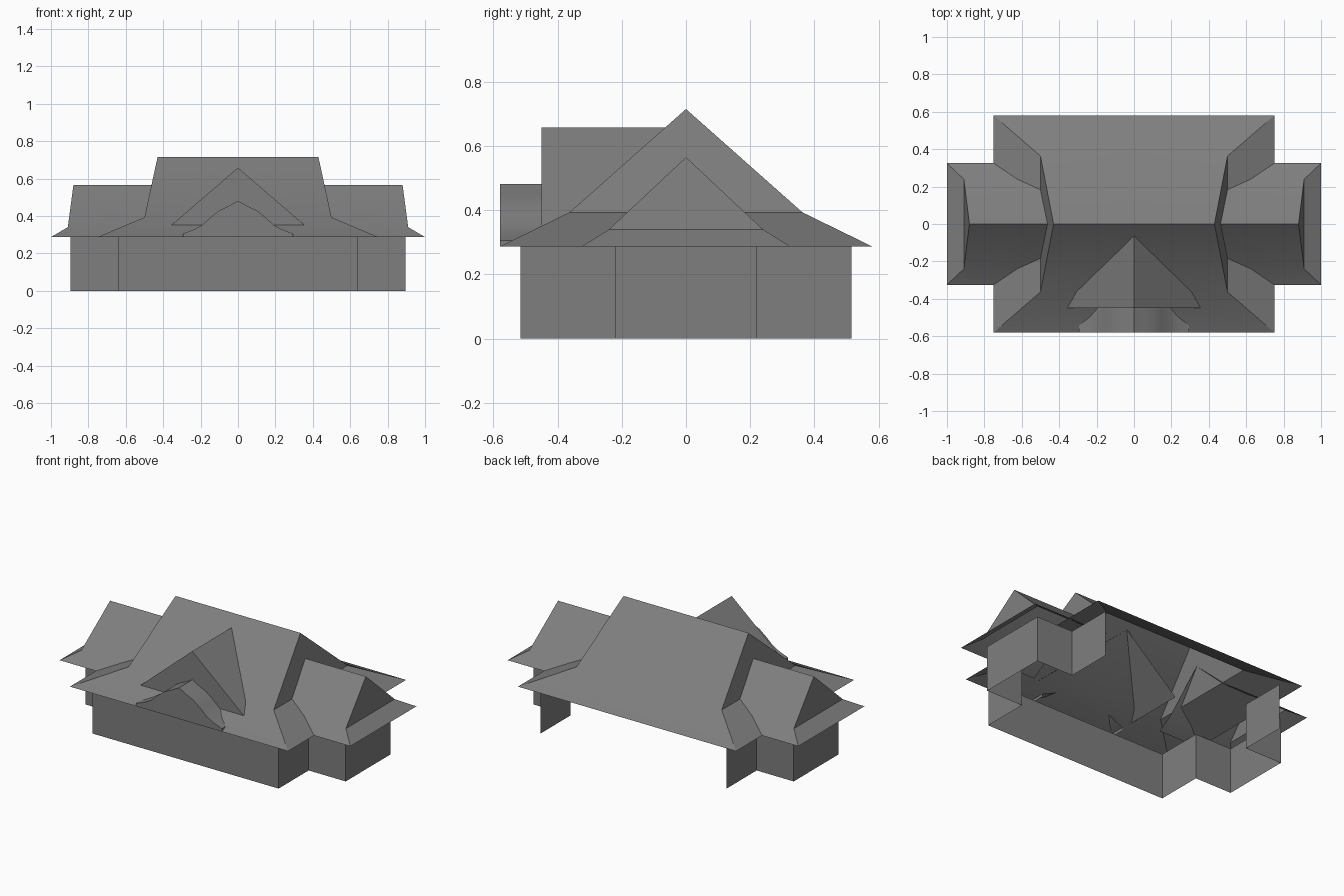
import bpy, bmesh, math

if "Cube" in bpy.data.objects:
    bpy.data.objects.remove(bpy.data.objects["Cube"])

grey = bpy.data.materials.new("grey")
grey.diffuse_color = (0.21, 0.21, 0.21, 1)
grey.use_nodes = True
grey.node_tree.nodes["Principled BSDF"].inputs["Base Color"].default_value = grey.diffuse_color


def build(name, polys, mirror=""):
    """Join polygons into one object, mirrored over the named axes, facing outward."""
    for axis in mirror:
        i = "xy".index(axis)
        polys = polys + [[tuple(-c if k == i else c for k, c in enumerate(p)) for p in poly]
                         for poly in polys]
    bm = bmesh.new()
    for poly in polys:
        f = bm.faces.new([bm.verts.new(p) for p in poly])
        f.normal_update()
        if f.normal.dot(f.calc_center_median()) < 0:
            f.normal_flip()
    bmesh.ops.remove_doubles(bm, verts=bm.verts, dist=0.0005)
    me = bpy.data.meshes.new(name)
    bm.to_mesh(me)
    bm.free()
    me.materials.append(grey)
    ob = bpy.data.objects.new(name, me)
    bpy.context.collection.objects.link(ob)
    bpy.ops.object.select_all(action="DESELECT")
    ob.select_set(True)
    bpy.context.view_layer.objects.active = ob
    bpy.ops.object.shade_smooth_by_angle(angle=math.radians(30))
    return ob


EAVE = 0.287

# Walls: cross-shaped plan, open along the back
plan = [(0, -0.515), (0.64, -0.515), (0.64, -0.22), (0.895, -0.22),
        (0.895, 0.22), (0.64, 0.22), (0.64, 0.515)]
build("walls", [[(*a, 0), (*b, 0), (*b, EAVE), (*a, EAVE)]
                for a, b in zip(plan, plan[1:])], "x")

# Main roof: steep upper slopes, steep gable ends, flatter skirt all round
ridge, knee, corner = (0.43, 0, 0.715), (0.5, 0.363, 0.393), (0.75, 0.58, EAVE)
knee_y, knee_x = (0, 0.363, 0.393), (0.5, 0, 0.393)
build("main_roof", [
    [(0, 0, 0.715), ridge, knee, knee_y],
    [knee_y, knee, corner, (0, 0.58, EAVE)],
    [ridge, knee, knee_x],
    [knee_x, knee, corner, (0.75, 0, EAVE)]], "xy")

# Side wing roofs, running into the main roof
IN = 0.462
w_ridge, w_knee, w_corner = (0.88, 0, 0.565), (0.91, 0.24, 0.34), (1.0, 0.325, EAVE)
build("wing_roofs", [
    [(IN, 0, 0.565), w_ridge, w_knee, (IN, 0.24, 0.34)],
    [(IN, 0.24, 0.34), w_knee, w_corner, (IN, 0.325, EAVE)],
    [w_ridge, w_knee, (0.91, 0, 0.34)],
    [(0.91, 0, 0.34), w_knee, w_corner, (1.0, 0, EAVE)]], "xy")

# Front dormer, running into the main roof
apex, foot = (0, -0.45, 0.658), (0.355, -0.45, 0.352)
build("dormer", [
    [apex, (0, -0.06, 0.658), (0.355, -0.06, 0.352), foot],
    [apex, foot, (0, -0.45, 0.352)]], "x")

# Curved porch gable in front of the dormer
curve = [(0, 0.481), (0.05, 0.453), (0.10, 0.43), (0.15, 0.39), (0.19, 0.353),
         (0.235, 0.328), (0.295, 0.305), (0.295, EAVE)]
porch = [[(a[0], -0.58, a[1]), (b[0], -0.58, b[1]), (b[0], -0.45, b[1]), (a[0], -0.45, a[1])]
         for a, b in zip(curve, curve[1:])]
porch.append([(x, -0.58, z) for x, z in curve] + [(0, -0.58, EAVE)])
build("porch_gable", porch, "x")
